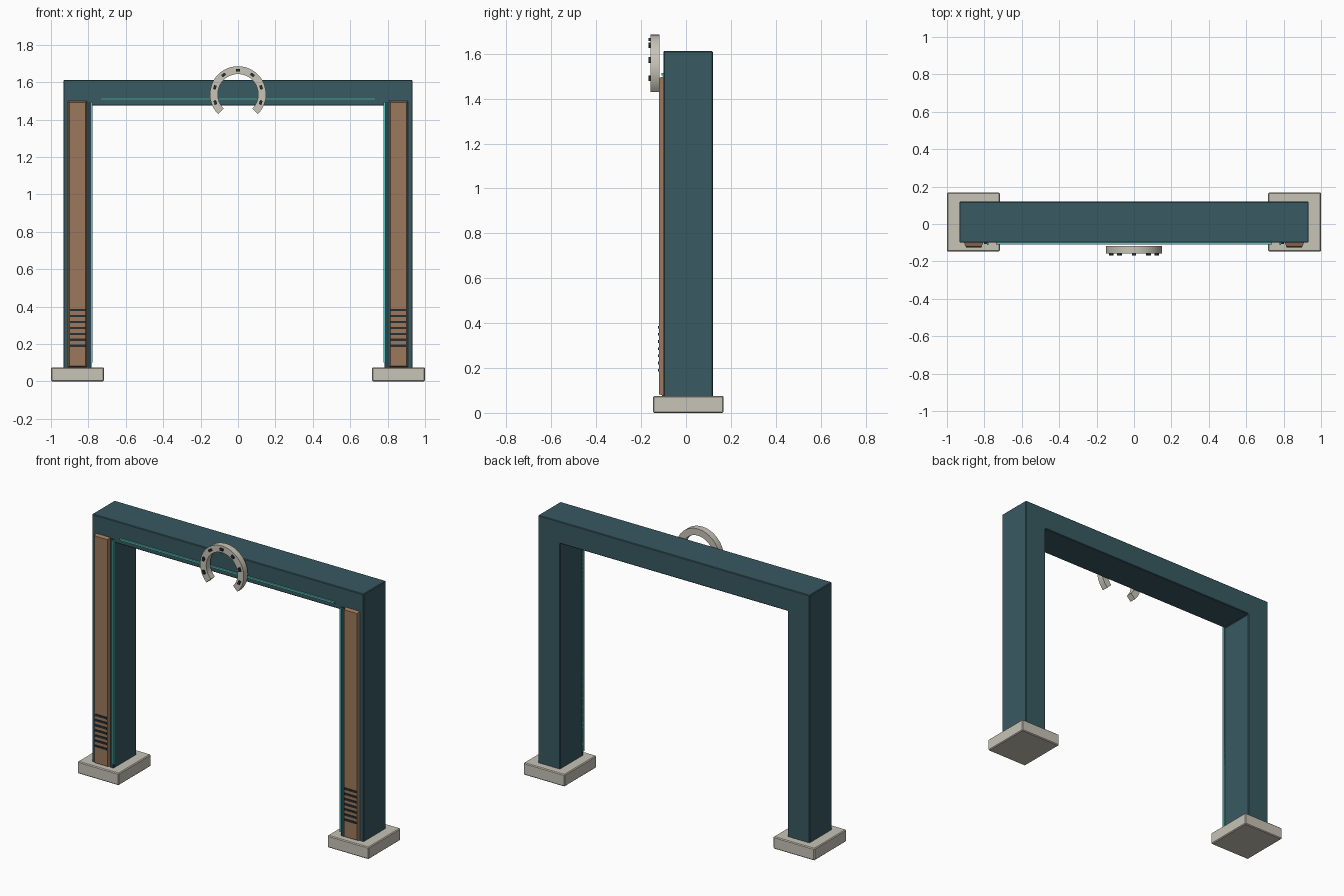
import bpy, bmesh, math
from mathutils import Matrix

if "Cube" in bpy.data.objects:
    bpy.data.objects.remove(bpy.data.objects["Cube"])


def material(name, rgb):
    m = bpy.data.materials.new(name)
    m.diffuse_color = (*rgb, 1)
    m.use_nodes = True
    m.node_tree.nodes["Principled BSDF"].inputs["Base Color"].default_value = m.diffuse_color
    return m


TEAL = material("dark_teal", (0.04, 0.10, 0.12))
COPPER = material("copper", (0.33, 0.19, 0.11))
STONE = material("pale_stone", (0.57, 0.55, 0.47))
GLOW = material("light_aqua", (0.10, 0.58, 0.51))
DARK = material("charcoal", (0.02, 0.03, 0.035))
RAIL = material("deep_teal", (0.02, 0.06, 0.075))


def finish(name, bm, mat, bevel=0.0):
    bmesh.ops.recalc_face_normals(bm, faces=bm.faces)
    me = bpy.data.meshes.new(name)
    bm.to_mesh(me)
    bm.free()
    me.materials.append(mat)
    ob = bpy.data.objects.new(name, me)
    bpy.context.collection.objects.link(ob)
    if bevel:
        mod = ob.modifiers.new("bevel", 'BEVEL')
        mod.width = bevel
        mod.segments = 1
    return ob


def add_box(bm, lo, hi):
    size = [b - a for a, b in zip(lo, hi)]
    mid = [(a + b) / 2 for a, b in zip(lo, hi)]
    return bmesh.ops.create_cube(
        bm, size=1, matrix=Matrix.Translation(mid) @ Matrix.Diagonal((*size, 1)))["verts"]


def box(name, lo, hi, mat, bevel=0.0):
    bm = bmesh.new()
    add_box(bm, lo, hi)
    return finish(name, bm, mat, bevel)


def extrude_xz(name, pts, y0, y1, mat, bevel=0.0):
    bm = bmesh.new()
    face = bm.faces.new([bm.verts.new((x, y0, z)) for x, z in pts])
    new = bmesh.ops.extrude_face_region(bm, geom=[face])["geom"]
    bmesh.ops.translate(bm, vec=(0, y1 - y0, 0),
                        verts=[g for g in new if isinstance(g, bmesh.types.BMVert)])
    return finish(name, bm, mat, bevel)


# gate frame: two legs and a lintel in one piece, running down into the feet
half = [(0.933, 0.01), (0.933, 1.612), (-0.933, 1.612), (-0.933, 0.01),
        (-0.782, 0.01), (-0.782, 1.475), (0.782, 1.475), (0.782, 0.01)]
extrude_xz("gate_frame", half, -0.10, 0.12, TEAL, 0.004)

for side, s in (("left", -1), ("right", 1)):
    def mbox(name, x0, x1, y0, y1, z0, z1, mat, bevel=0.0):
        xs = sorted((s * x0, s * x1))
        return box(f"{side}_{name}", (xs[0], y0, z0), (xs[1], y1, z1), mat, bevel)

    # foot block
    mbox("foot", 0.717, 1.0, -0.147, 0.168, 0.0, 0.075, STONE, 0.005)
    # chamfered front panel
    bm = bmesh.new()
    for v in add_box(bm, (-0.051, -0.12, 0.075), (0.051, -0.098, 1.50)):
        if v.co.y < -0.11:
            v.co.x *= 0.86
            v.co.z += 0.008 if v.co.z < 1 else -0.008
        v.co.x += s * 0.858
    finish(f"{side}_front_panel", bm, COPPER)
    # vent slats
    bm = bmesh.new()
    for i in range(7):
        z = 0.19 + i * 0.032
        add_box(bm, (s * 0.857 - 0.042, -0.125, z - 0.006),
                (s * 0.857 + 0.042, -0.115, z + 0.006))
    finish(f"{side}_vent_slats", bm, DARK)
    # light rail and light strip along the inner edge
    mbox("light_rail", 0.782, 0.803, -0.106, -0.099, 0.075, 1.495, RAIL)
    mbox("light_strip", 0.777, 0.787, -0.113, -0.099, 0.10, 1.49, GLOW)

# lintel light strip
box("lintel_light_strip", (-0.737, -0.110, 1.504), (0.737, -0.099, 1.514), GLOW)

# horseshoe: three-quarter ring
CZ, N = 1.535, 36
angles = [math.radians(-45 + 270 * i / N) for i in range(N + 1)]
ring = [(0.150 * math.cos(a), CZ + 0.150 * math.sin(a)) for a in angles]
ring += [(0.108 * math.cos(a), CZ + 0.108 * math.sin(a)) for a in reversed(angles)]
shoe = extrude_xz("horseshoe", ring, -0.158, -0.118, STONE)
bpy.context.view_layer.objects.active = shoe
shoe.select_set(True)
bpy.ops.object.shade_smooth_by_angle(angle=math.radians(30))

# horseshoe nails
bm = bmesh.new()
for i in range(7):
    a = math.radians(-20 + 220 * i / 6)
    verts = add_box(bm, (-0.011, -0.168, -0.007), (0.011, -0.15, 0.007))
    bmesh.ops.rotate(bm, verts=verts, matrix=Matrix.Rotation(math.pi / 2 - a, 3, 'Y'))
    bmesh.ops.translate(bm, verts=verts,
                        vec=(0.129 * math.cos(a), 0, CZ + 0.129 * math.sin(a)))
finish("horseshoe_nails", bm, DARK)
